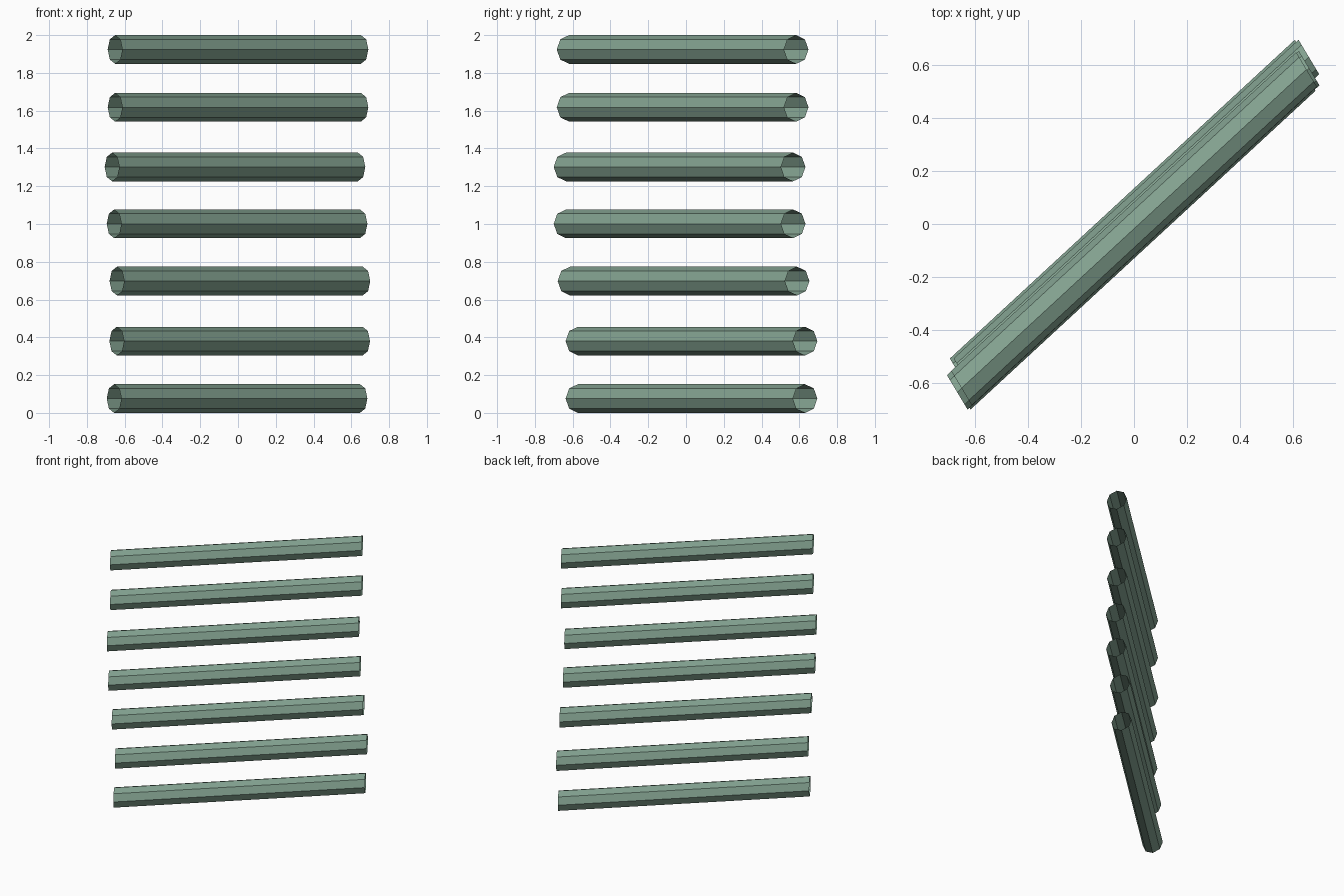
import bpy, bmesh, math
from mathutils import Vector

if "Cube" in bpy.data.objects:
    bpy.data.objects.remove(bpy.data.objects["Cube"])

green = bpy.data.materials.new("sage green")
green.diffuse_color = (0.23, 0.366, 0.283, 1)
green.use_nodes = True
green.node_tree.nodes["Principled BSDF"].inputs["Base Color"].default_value = green.diffuse_color

RADIUS = 0.0757
SIDES = 8
AXIS = Vector((1.302, 1.203, 0))              # end to end of a bar
ACROSS = Vector((0.515, -0.857, 0)).normalized()  # horizontal direction of the skewed end ring
UP = Vector((0, 0, 1))


def bar(name, centre):
    """Open-ended eight-sided tube with skewed ends."""
    bm = bmesh.new()
    rings = []
    for t in (-0.5, 0.5):
        ring = []
        for i in range(SIDES):
            a = 2 * math.pi * i / SIDES
            offset = (ACROSS * math.cos(a) + UP * math.sin(a)) * RADIUS
            ring.append(bm.verts.new(Vector(centre) + AXIS * t + offset))
        rings.append(ring)
    for i in range(SIDES):
        j = (i + 1) % SIDES
        face = bm.faces.new((rings[0][i], rings[1][i], rings[1][j], rings[0][j]))
        # keep every side facing outward
        face.normal_update()
        if face.normal.dot(face.calc_center_median() - Vector(centre)) < 0:
            face.normal_flip()
    mesh = bpy.data.meshes.new(name)
    bm.to_mesh(mesh)
    bm.free()
    mesh.materials.append(green)
    obj = bpy.data.objects.new(name, mesh)
    bpy.context.collection.objects.link(obj)


# Stack of seven slightly uneven bars, bottom to top
centres = [
    (-0.005, 0.029, 0.076),
    (0.009, 0.029, 0.380),
    (0.010, -0.013, 0.698),
    (-0.005, -0.034, 1.001),
    (-0.016, -0.034, 1.302),
    (0.000, -0.018, 1.618),
    (0.000, -0.018, 1.924),
]
for n, c in enumerate(centres, 1):
    bar(f"bar_{n}", c)
